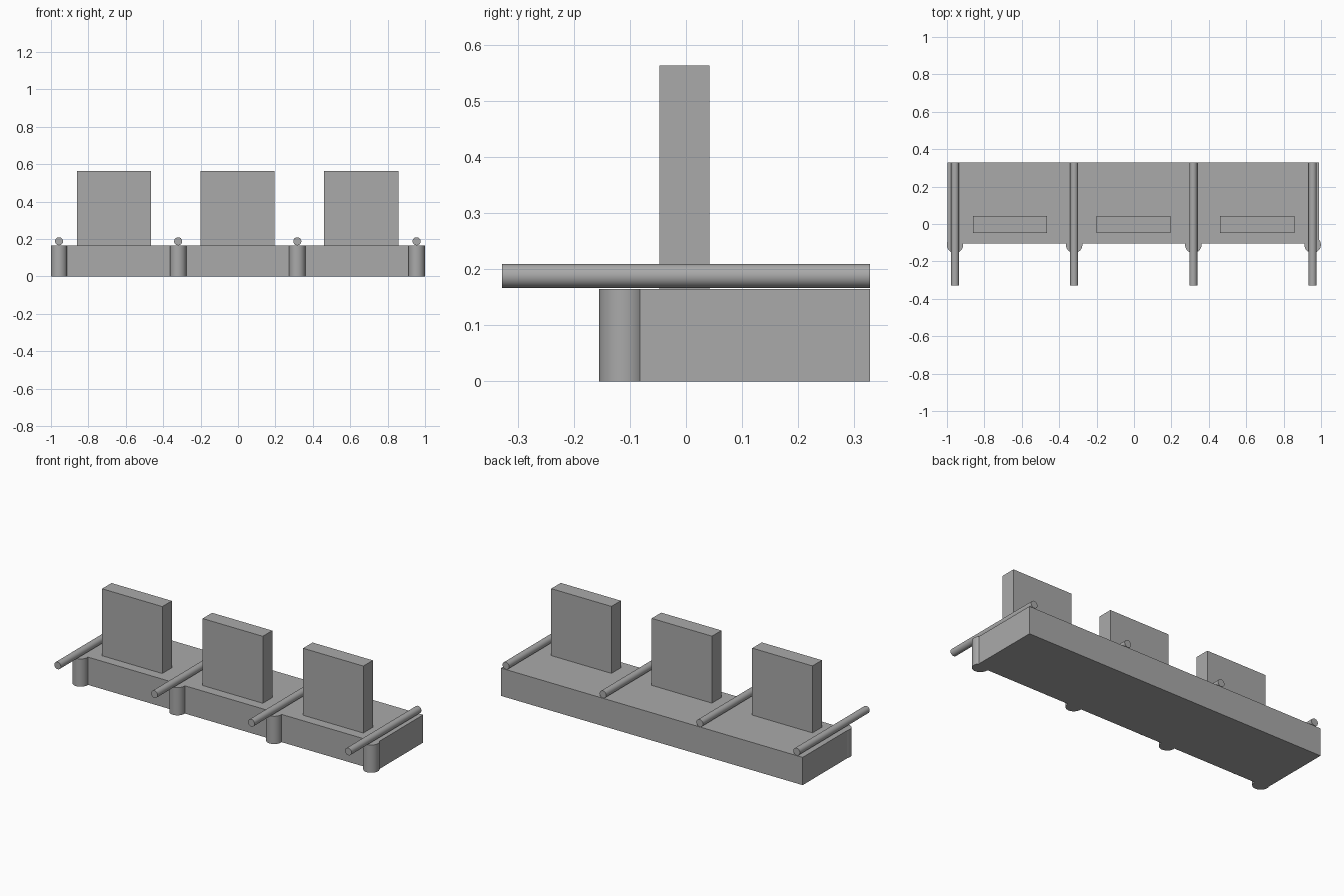
import bpy

cube = bpy.data.objects.get("Cube")
if cube:
    bpy.data.objects.remove(cube, do_unlink=True)

GREY = (0.4, 0.4, 0.4, 1.0)
grey = bpy.data.materials.new("plain grey")
grey.use_nodes = True
grey.diffuse_color = GREY
grey.node_tree.nodes["Principled BSDF"].inputs["Base Color"].default_value = GREY


def box(name, low, high):
    """Box between two opposite corners."""
    centre = [(a + b) / 2 for a, b in zip(low, high)]
    bpy.ops.mesh.primitive_cube_add(size=1, location=centre)
    obj = bpy.context.object
    obj.name = name
    obj.scale = [b - a for a, b in zip(low, high)]
    bpy.ops.object.transform_apply(location=False, rotation=False, scale=True)
    obj.data.materials.append(grey)


def cylinder(name, radius, length, centre, tilt=0.0):
    """Smooth round bar with sharp end rims."""
    bpy.ops.mesh.primitive_cylinder_add(vertices=48, radius=radius, depth=length,
                                        location=centre, rotation=(tilt, 0, 0))
    obj = bpy.context.object
    obj.name = name
    bpy.ops.object.shade_smooth_by_angle()
    obj.data.materials.append(grey)


BASE_TOP = 0.165
BACK = 0.328
ROD_RADIUS = 0.0215
QUARTER_TURN = 1.570796

# Long base slab
box("base", (-0.997, -0.105, 0), (0.988, BACK, BASE_TOP))

# Upright panels standing on the base
for i, x in enumerate((-0.663, -0.002, 0.659)):
    box(f"panel_{i + 1}", (x - 0.198, -0.047, BASE_TOP), (x + 0.198, 0.042, 0.563))

# Round front posts, each with a rod lying over it from front to back
for i, x in enumerate((-0.957, -0.32, 0.317, 0.955)):
    cylinder(f"post_{i + 1}", 0.044, BASE_TOP, (x, -0.111, BASE_TOP / 2))
    cylinder(f"rod_{i + 1}", ROD_RADIUS, 2 * BACK, (x, 0, 0.188), QUARTER_TURN)
